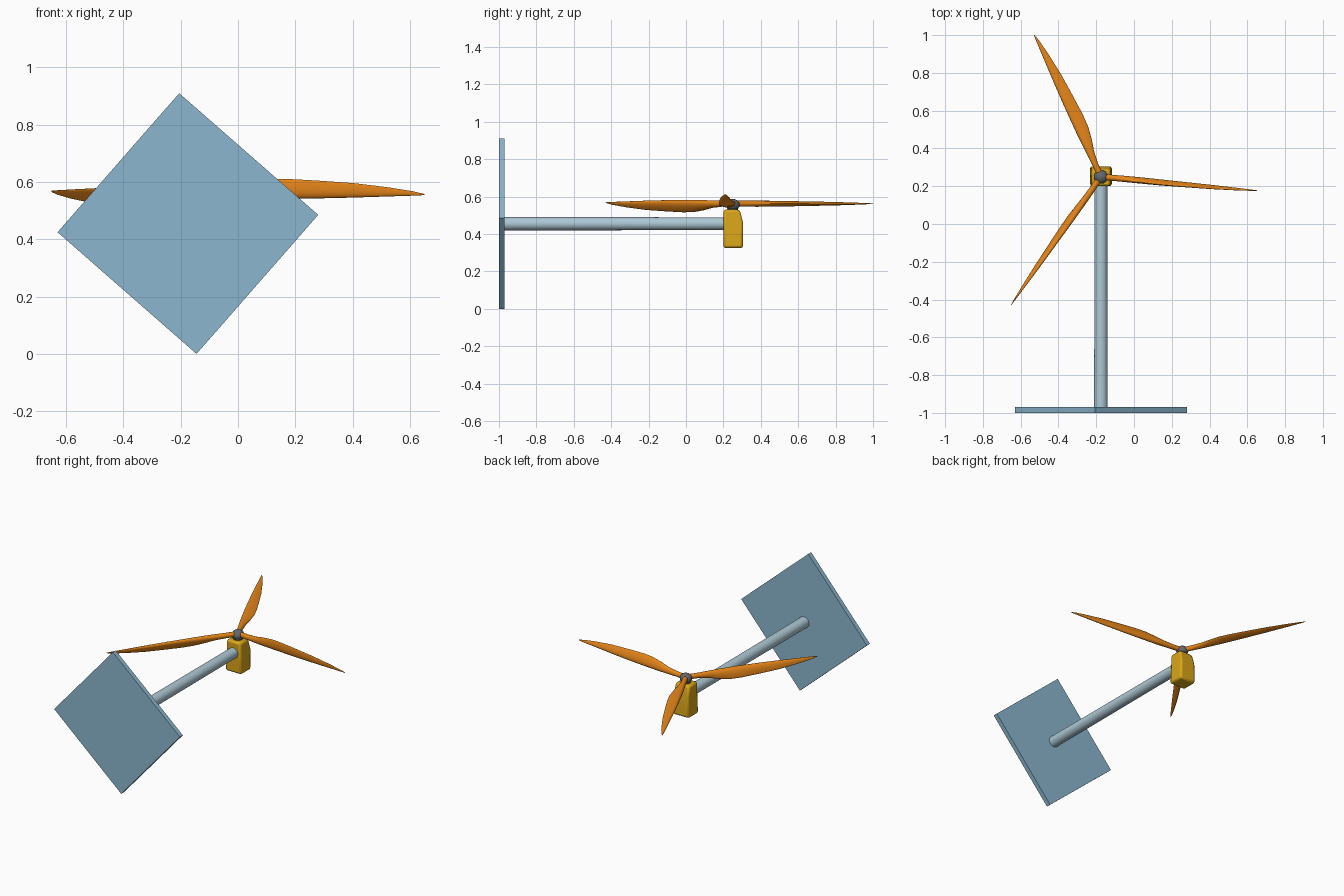
import bpy, bmesh, math
from mathutils import Matrix, Vector

if "Cube" in bpy.data.objects:
    bpy.data.objects.remove(bpy.data.objects["Cube"])

HUB = Vector((-0.175, 0.25, 0.562))
AXIS_X, AXIS_Z = -0.175, 0.455


def mat(name, r, g, b):
    m = bpy.data.materials.new(name)
    m.diffuse_color = (r, g, b, 1)
    m.use_nodes = True
    m.node_tree.nodes["Principled BSDF"].inputs["Base Color"].default_value = m.diffuse_color
    return m


BLUE = mat("plate_blue", 0.26, 0.47, 0.62)
PALE = mat("tower_pale_blue", 0.42, 0.58, 0.66)
ORANGE = mat("blade_orange", 0.80, 0.24, 0.01)
YELLOW = mat("housing_yellow", 0.70, 0.38, 0.01)
GREY = mat("hub_grey", 0.13, 0.14, 0.15)


def add(name, bm, material, smooth=None):
    bmesh.ops.recalc_face_normals(bm, faces=bm.faces)
    me = bpy.data.meshes.new(name)
    bm.to_mesh(me)
    bm.free()
    ob = bpy.data.objects.new(name, me)
    bpy.context.collection.objects.link(ob)
    me.materials.append(material)
    if smooth:
        bpy.ops.object.select_all(action='DESELECT')
        ob.select_set(True)
        bpy.context.view_layer.objects.active = ob
        bpy.ops.object.shade_smooth_by_angle(angle=math.radians(smooth))
    return ob


def cylinder(name, start, end, r1, r2, material):
    start, end = Vector(start), Vector(end)
    d = end - start
    m = Matrix.Translation((start + end) / 2) @ d.to_track_quat('Z', 'Y').to_matrix().to_4x4()
    bm = bmesh.new()
    bmesh.ops.create_cone(bm, cap_ends=True, segments=32, radius1=r1, radius2=r2,
                          depth=d.length, matrix=m)
    return add(name, bm, material, 40)


# Square base plate, turned about the tower axis
bm = bmesh.new()
m = (Matrix.Translation((AXIS_X, -0.985, AXIS_Z)) @ Matrix.Rotation(math.radians(41.2), 4, 'Y')
     @ Matrix.Diagonal((0.645, 0.03, 0.645, 1)))
bmesh.ops.create_cube(bm, size=1, matrix=m)
add("base_plate", bm, BLUE)

# Tower, running through the plate into the housing
cylinder("tower", (AXIS_X, -1.0, AXIS_Z), (AXIS_X, 0.21, AXIS_Z), 0.036, 0.034, PALE)

# Housing: side profile (y, z) extruded across x, narrower at the top
profile = [(0.2, 0.325), (0.305, 0.325), (0.305, 0.46), (0.288, 0.53), (0.2, 0.53)]
bm = bmesh.new()
sides = []
for s in (-1, 1):
    sides.append([bm.verts.new((AXIS_X + s * (0.05 if z > 0.5 else 0.058), y, z))
                  for y, z in profile])
    bm.faces.new(sides[-1])
for i in range(5):
    j = (i + 1) % 5
    bm.faces.new((sides[0][i], sides[0][j], sides[1][j], sides[1][i]))
housing = add("housing", bm, YELLOW, 30)
bev = housing.modifiers.new("bevel", 'BEVEL')
bev.width = 0.013
bev.segments = 2
bev.limit_method = 'ANGLE'

# Hub: short shaft and rounded cap
cylinder("hub_shaft", (HUB.x, HUB.y, 0.515), (HUB.x, HUB.y, 0.56), 0.028, 0.03, GREY)
bm = bmesh.new()
bmesh.ops.create_uvsphere(bm, u_segments=24, v_segments=14, radius=0.037,
                          matrix=Matrix.Translation((HUB.x, HUB.y, 0.556))
                          @ Matrix.Diagonal((1, 1, 0.85, 1)))
add("hub_cap", bm, GREY, 50)

# Blade stations: radius, leading edge, trailing edge, half thickness
STATIONS = [(0.0, -0.016, 0.016, 0.016), (0.07, -0.016, 0.016, 0.016),
            (0.14, -0.018, 0.024, 0.016), (0.20, -0.020, 0.039, 0.015),
            (0.27, -0.021, 0.050, 0.014), (0.34, -0.021, 0.051, 0.013),
            (0.45, -0.020, 0.045, 0.011), (0.58, -0.017, 0.036, 0.009),
            (0.70, -0.013, 0.021, 0.006), (0.79, -0.010, 0.006, 0.003),
            (0.829, -0.008, -0.004, 0.001)]
N = 20


def blade(name, heading, pitch):
    a = math.radians(heading)
    along = Vector((math.cos(a), math.sin(a), 0))
    across = Vector((math.sin(a), -math.cos(a), 0))
    up = Vector((0, 0, 1))
    bm = bmesh.new()
    rings = []
    for r, u0, u1, t in STATIONS:
        p = math.radians(pitch + 10 * (0.4 - r))
        chord = across * math.cos(p) + up * math.sin(p)
        thick = up * math.cos(p) - across * math.sin(p)
        sharp = min(1, max(0, (r - 0.07) / 0.15))   # round root to airfoil
        ring = []
        for k in range(N):
            w = 2 * math.pi * k / N
            u = (u0 + u1) / 2 + (u1 - u0) / 2 * math.cos(w)
            v = t * math.sin(w) * (1 - 0.45 * sharp * math.cos(w))
            ring.append(bm.verts.new(HUB + along * r + chord * u + thick * v))
        rings.append(ring)
    for r0, r1 in zip(rings, rings[1:]):
        for k in range(N):
            j = (k + 1) % N
            bm.faces.new((r0[k], r0[j], r1[j], r1[k]))
    bm.faces.new(rings[0])
    bm.faces.new(rings[-1])
    add(name, bm, ORANGE, 60)


# Three blades, each feathered differently
for i, pitch in enumerate((0, 75, -65)):
    blade(f"blade_{i + 1}", 114.8 - 120 * i, pitch)
